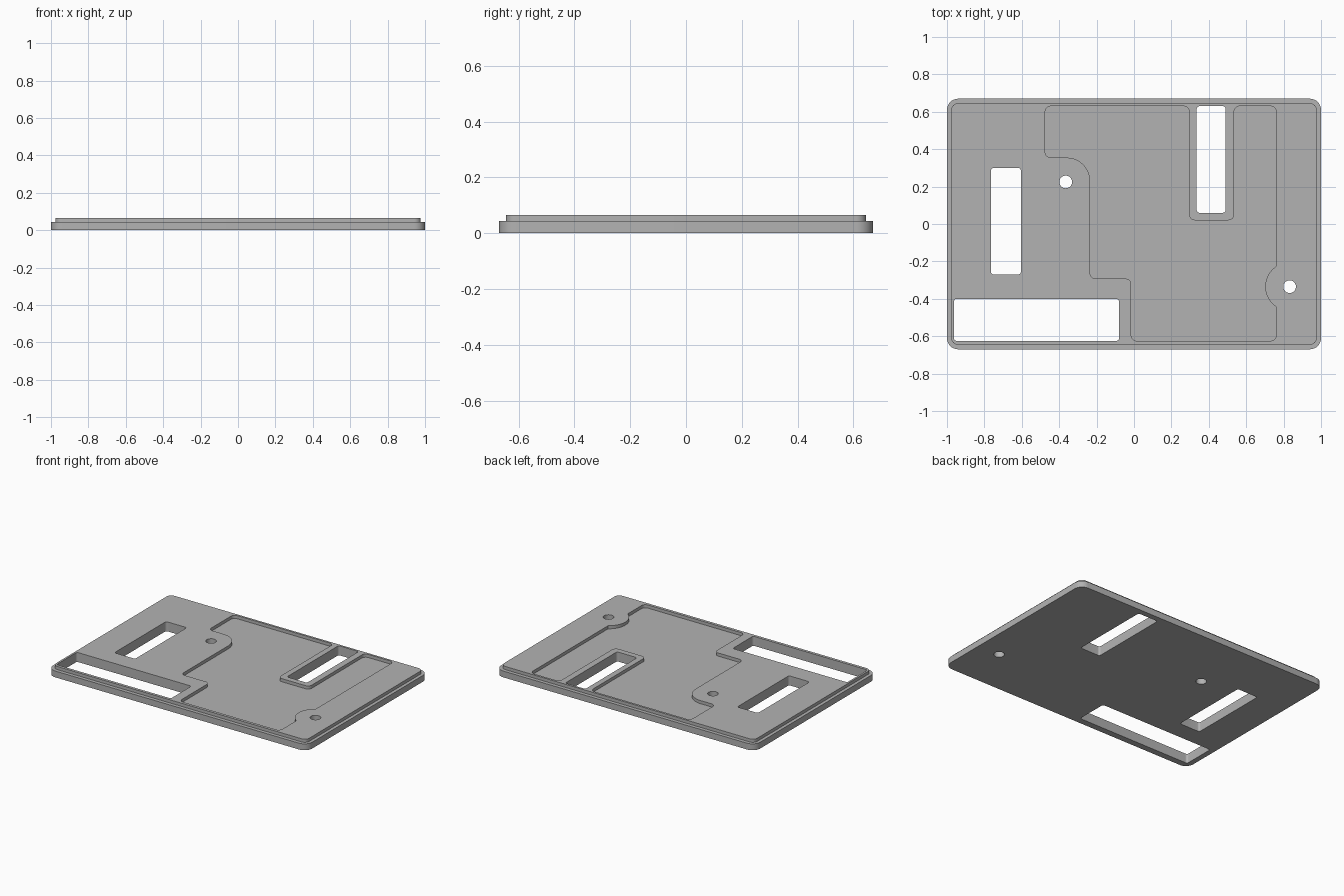
import bpy, bmesh, math
from mathutils import Vector

if "Cube" in bpy.data.objects:
    bpy.data.objects.remove(bpy.data.objects["Cube"])

BASE_TOP, TOP, POCKET_FLOOR = 0.044, 0.066, 0.044


def rounded(corners, steps=8):
    """Outline with a fillet of radius r at each (x, y, r) corner."""
    out = []
    for i, (x, y, r) in enumerate(corners):
        p = Vector((x, y))
        if r == 0:
            out.append(p)
            continue
        a = (Vector(corners[i - 1][:2]) - p).normalized()
        b = (Vector(corners[(i + 1) % len(corners)][:2]) - p).normalized()
        half = a.angle(b) / 2
        centre = p + (a + b).normalized() * r / math.sin(half)
        start = p + a * r / math.tan(half) - centre
        end = p + b * r / math.tan(half) - centre
        sweep = math.atan2(start.x * end.y - start.y * end.x, start.dot(end))
        for k in range(steps + 1):
            t = sweep * k / steps
            c, s = math.cos(t), math.sin(t)
            out.append(centre + Vector((start.x * c - start.y * s, start.x * s + start.y * c)))
    return out


def rect(x0, x1, y0, y1, r):
    return rounded([(x0, y0, r), (x1, y0, r), (x1, y1, r), (x0, y1, r)])


def arc(cx, cy, r, a0, a1, n):
    return [Vector((cx + r * math.cos(a0 + (a1 - a0) * k / n),
                    cy + r * math.sin(a0 + (a1 - a0) * k / n))) for k in range(n + 1)]


def prism(name, outline, z0, z1):
    bm = bmesh.new()
    face = bm.faces.new([bm.verts.new((p.x, p.y, z0)) for p in outline])
    top = bmesh.ops.extrude_face_region(bm, geom=[face])["geom"]
    bmesh.ops.translate(bm, vec=(0, 0, z1 - z0),
                        verts=[v for v in top if isinstance(v, bmesh.types.BMVert)])
    bmesh.ops.recalc_face_normals(bm, faces=bm.faces)
    mesh = bpy.data.meshes.new(name)
    bm.to_mesh(mesh)
    bm.free()
    obj = bpy.data.objects.new(name, mesh)
    bpy.context.collection.objects.link(obj)
    return obj


def combine(target, other, operation):
    """Apply a boolean and discard the helper solid."""
    mod = target.modifiers.new("cut", "BOOLEAN")
    mod.object, mod.operation, mod.solver = other, operation, "EXACT"
    bpy.context.view_layer.objects.active = target
    bpy.ops.object.modifier_apply(modifier=mod.name)
    bpy.data.objects.remove(other)


# Base plate with the raised, slightly smaller lip
plate = prism("cover_plate", rect(-1, 1, -0.67, 0.67, 0.06), 0, BASE_TOP)
combine(plate, prism("lip", rect(-0.977, 0.977, -0.645, 0.645, 0.035), 0.02, TOP), "UNION")

# Shallow pocket, routed around the slot wall and both screw bosses
R = 0.03
boss_x, boss_y, boss_r, edge_x = 0.832, -0.335, 0.13, 0.76
spread = math.acos((boss_x - edge_x) / boss_r)
boss = arc(boss_x, boss_y, boss_r, math.pi - spread, math.pi + spread, 20)
pocket = [(-0.475, 0.63, R), (0.295, 0.63, R), (0.295, 0.02, R), (0.535, 0.02, R),
          (0.535, 0.63, R), (edge_x, 0.63, R)]
pocket += [(p.x, p.y, 0) for p in boss]
pocket += [(edge_x, -0.625, R), (-0.015, -0.625, R), (-0.015, -0.292, R),
           (-0.235, -0.292, R), (-0.235, 0.355, 0.125), (-0.475, 0.355, R)]
combine(plate, prism("pocket", rounded(pocket, 10), POCKET_FLOOR, 0.2), "DIFFERENCE")

# Through slots and screw holes
for x0, x1, y0, y1 in [(-0.765, -0.605, -0.27, 0.30),
                       (-0.963, -0.08, -0.625, -0.40),
                       (0.335, 0.49, 0.06, 0.63)]:
    combine(plate, prism("slot", rect(x0, x1, y0, y1, 0.015), -0.1, 0.2), "DIFFERENCE")
for x, y in [(-0.365, 0.225), (boss_x, boss_y)]:
    hole = arc(x, y, 0.034, 0, math.tau, 32)[:-1]
    combine(plate, prism("screw_hole", hole, -0.1, 0.2), "DIFFERENCE")

# Single grey finish
grey = bpy.data.materials.new("plain_grey")
grey.use_nodes = True
grey.diffuse_color = (0.45, 0.45, 0.45, 1)
grey.node_tree.nodes["Principled BSDF"].inputs["Base Color"].default_value = (0.45, 0.45, 0.45, 1)
plate.data.materials.clear()
plate.data.materials.append(grey)
for poly in plate.data.polygons:
    poly.material_index = 0

bpy.ops.object.select_all(action="DESELECT")
plate.select_set(True)
bpy.context.view_layer.objects.active = plate
bpy.ops.object.shade_smooth_by_angle(angle=math.radians(30))
